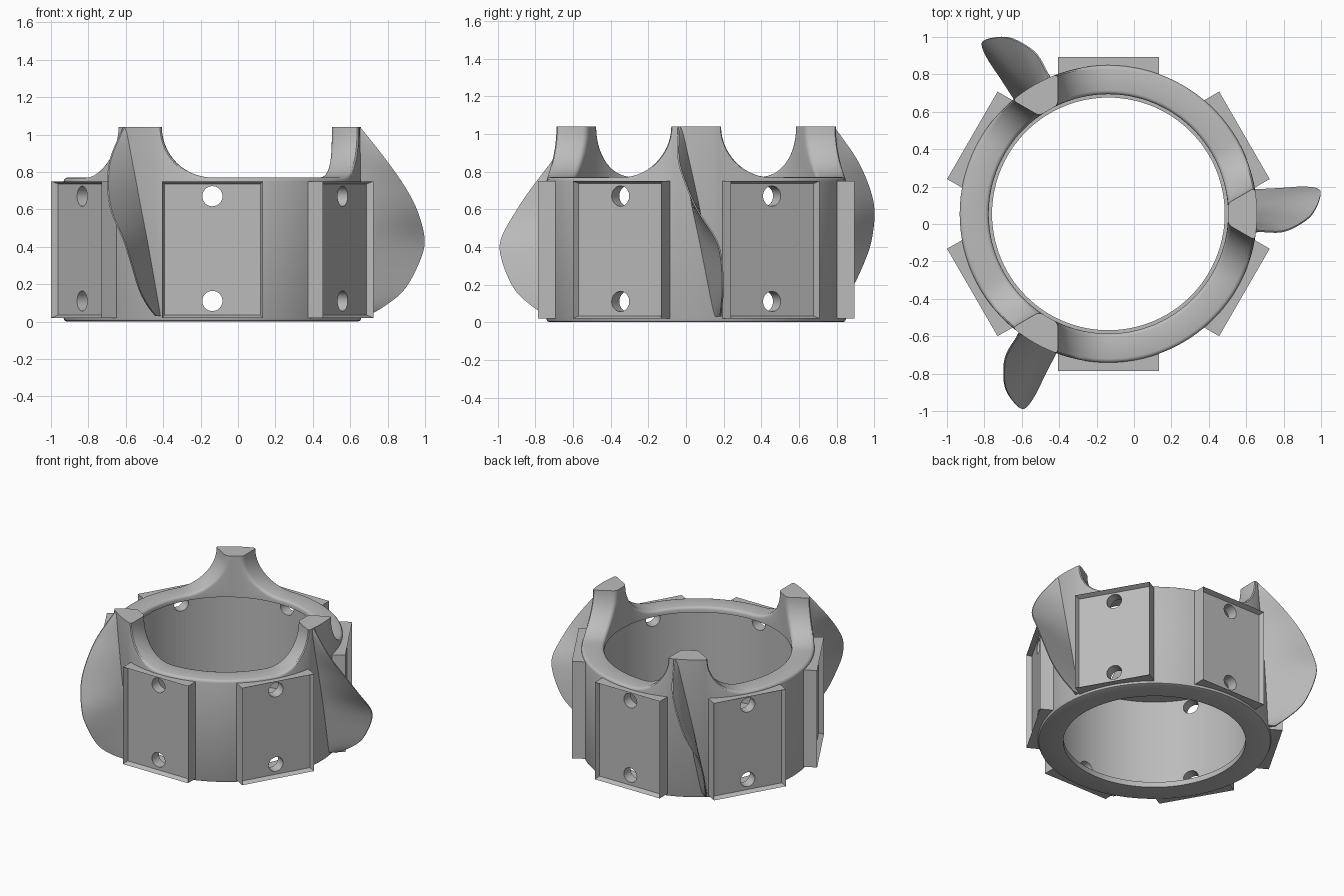
import bpy, bmesh
from math import sin, cos, asin, sqrt, radians, pi
from mathutils import Matrix, Vector

cube = bpy.data.objects.get("Cube")
if cube:
    bpy.data.objects.remove(cube, do_unlink=True)

CENTRE = Matrix.Translation((-0.137, 0.054, 0))
R_IN, R_OUT, TOP, ARCH, FILLET = 0.64, 0.795, 1.04, 0.27, 0.02
R_HOLLOW, R_BASE = 0.725, 0.622
PAD_WIDTH = 0.54

grey = bpy.data.materials.new("plain_grey")
grey.use_nodes = True
grey.diffuse_color = (0.5, 0.5, 0.5, 1)
grey.node_tree.nodes["Principled BSDF"].inputs["Base Color"].default_value = (0.5, 0.5, 0.5, 1)


def finish(name, bm):
    bmesh.ops.recalc_face_normals(bm, faces=bm.faces[:])
    bm.transform(CENTRE)
    mesh = bpy.data.meshes.new(name)
    bm.to_mesh(mesh)
    bm.free()
    mesh.materials.append(grey)
    ob = bpy.data.objects.new(name, mesh)
    bpy.context.collection.objects.link(ob)
    return ob


def activate(ob):
    bpy.ops.object.select_all(action='DESELECT')
    ob.select_set(True)
    bpy.context.view_layer.objects.active = ob


def spin(deg):
    return Matrix.Rotation(radians(deg), 4, 'Z')


# Ring columns: each gives (angle, height) for a radius and arch radius
def arch_column(base, side, phi):
    def at(r, rc):
        return base + side * (pi / 6 - asin(rc * sin(phi) / r)), TOP - rc * cos(phi)
    return at


def lug_column(base, s):
    return lambda r, rc: (base + s * (pi / 6 - asin(rc / r)), TOP)


def plain_column(angle):
    return lambda r, rc: (angle, TOP - rc)


def build_ring():
    columns = []
    for k in range(3):
        base = k * 2 * pi / 3
        phis = [i / 14 * pi / 2 for i in range(15)]
        columns += [arch_column(base, -1, p) for p in phis]
        columns += [lug_column(base, s / 3) for s in (-2, -1, 0, 1, 2)]
        columns += [arch_column(base, 1, p) for p in reversed(phis)]
        columns += [plain_column(base + pi / 6 + pi / 3 * i / 18) for i in range(1, 18)]
    # Rounded rim stations from the inner wall to the outer wall
    turns = [radians(a) for a in (0, 30, 60, 90)]
    rim = [(R_IN + FILLET * (1 - cos(a)), ARCH + FILLET * (1 - sin(a))) for a in turns]
    rim += [(R_OUT - FILLET * (1 - cos(a)), ARCH + FILLET * (1 - sin(a))) for a in reversed(turns)]
    bm = bmesh.new()
    loops = []
    for col in columns:
        loop = []
        for r, rc in rim:
            a, z = col(r, rc)
            loop.append(bm.verts.new((r * cos(a), r * sin(a), z)))
        a_out = col(R_OUT, ARCH + FILLET)[0]
        a_in = col(R_IN, ARCH + FILLET)[0]
        # Outer foot, base lip, hollow inside, then the underside of the top lip
        for r, a, z in ((R_OUT, a_out, 0.016), (R_OUT - 0.005, a_out, 0.005),
                        (R_OUT - 0.016, a_out, 0), (R_BASE, a_in, 0), (R_BASE, a_in, 0.04),
                        (R_HOLLOW, a_in, 0.04), (R_HOLLOW, a_in, 0.73), (R_IN, a_in, 0.73)):
            loop.append(bm.verts.new((r * cos(a), r * sin(a), z)))
        loops.append(loop)
    for i, here in enumerate(loops):
        there = loops[(i + 1) % len(loops)]
        for j in range(len(here)):
            n = (j + 1) % len(here)
            bm.faces.new((here[j], there[j], there[n], here[n]))
    return finish("ring_body", bm)


# Six flat pads, each with a thin raised frame around a recessed face
def build_pads():
    bm = bmesh.new()
    for k in range(6):
        turn = spin(30 + 60 * k)
        box = Matrix.Translation((0.7875, 0, 0.385)) @ Matrix.Diagonal((0.105, PAD_WIDTH, 0.73, 1))
        verts = bmesh.ops.create_cube(bm, size=1, matrix=turn @ box)["verts"]
        bm.normal_update()
        out = turn @ Vector((1, 0, 0))
        faces = {f for v in verts for f in v.link_faces}
        front = max(faces, key=lambda f: f.calc_center_median().dot(out))
        bmesh.ops.inset_region(bm, faces=[front], thickness=0.014, use_even_offset=True)
        bmesh.ops.translate(bm, verts=front.verts[:], vec=out * -0.036)
    return finish("mounting_pads", bm)


# Two radial bolt holes per pad
def build_drills():
    bm = bmesh.new()
    for k in range(6):
        for z in (0.11, 0.67):
            m = spin(30 + 60 * k) @ Matrix.Translation((0.78, 0, z)) @ Matrix.Rotation(pi / 2, 4, 'Y')
            bmesh.ops.create_cone(bm, cap_ends=True, segments=32, radius1=0.054,
                                  radius2=0.054, depth=0.2, matrix=m)
    ob = finish("hole_cutter", bm)
    ob.hide_render = True
    return ob


# Twisted fin: outer edge as (height, radius, sideways offset)
EDGE = [Vector(p) for p in (
    (1.04, 0.79, -0.09), (0.87, 0.925, -0.095), (0.72, 1.03, -0.05), (0.59, 1.097, 0.01),
    (0.44, 1.135, 0.105), (0.325, 1.11, 0.135), (0.175, 1.03, 0.142), (0.085, 0.925, 0.135),
    (0.03, 0.83, 0.13))]


def edge_points(steps=5):
    pts = []
    for i in range(len(EDGE) - 1):
        p0, p1 = EDGE[max(i - 1, 0)], EDGE[i]
        p2, p3 = EDGE[i + 1], EDGE[min(i + 2, len(EDGE) - 1)]
        for s in range(steps):
            t = s / steps
            pts.append(0.5 * (2 * p1 + (p2 - p0) * t + (2 * p0 - 5 * p1 + 4 * p2 - p3) * t ** 2
                              + (3 * p1 - p0 - 3 * p2 + p3) * t ** 3))
    return pts + [EDGE[-1]]


def build_blade(name, deg):
    bm = bmesh.new()
    cols = 6
    rows = []
    for z, r, t in edge_points():
        root_t = -0.085 + 0.195 * (TOP - z) / (TOP - 0.03)
        root_r = sqrt(0.775 ** 2 - root_t ** 2)
        row = []
        for side in (-1, 1):
            order = range(cols + 1) if side < 0 else range(cols, -1, -1)
            for c in order:
                u = c / cols
                half = 0.017 * (1 - u) + 0.004
                row.append(bm.verts.new((root_r + (r - root_r) * u,
                                         root_t + (t - root_t) * u + side * half, z)))
        rows.append(row)
    for a, b in zip(rows, rows[1:]):
        for j in range(len(a)):
            n = (j + 1) % len(a)
            bm.faces.new((a[j], a[n], b[n], b[j]))
    bm.faces.new(rows[0])
    bm.faces.new(rows[-1])
    bm.transform(spin(deg))
    return finish(name, bm)


ring, pads, drills = build_ring(), build_pads(), build_drills()
for ob in (ring, pads):
    activate(ob)
    mod = ob.modifiers.new("holes", 'BOOLEAN')
    mod.operation, mod.solver, mod.object = 'DIFFERENCE', 'EXACT', drills
    bpy.ops.object.modifier_apply(modifier=mod.name)
bpy.data.objects.remove(drills, do_unlink=True)

blades = [build_blade(f"blade_{i + 1}", 120 * i) for i in range(3)]
for ob in [ring, pads] + blades:
    activate(ob)
    bpy.ops.object.shade_smooth_by_angle(angle=radians(32))
